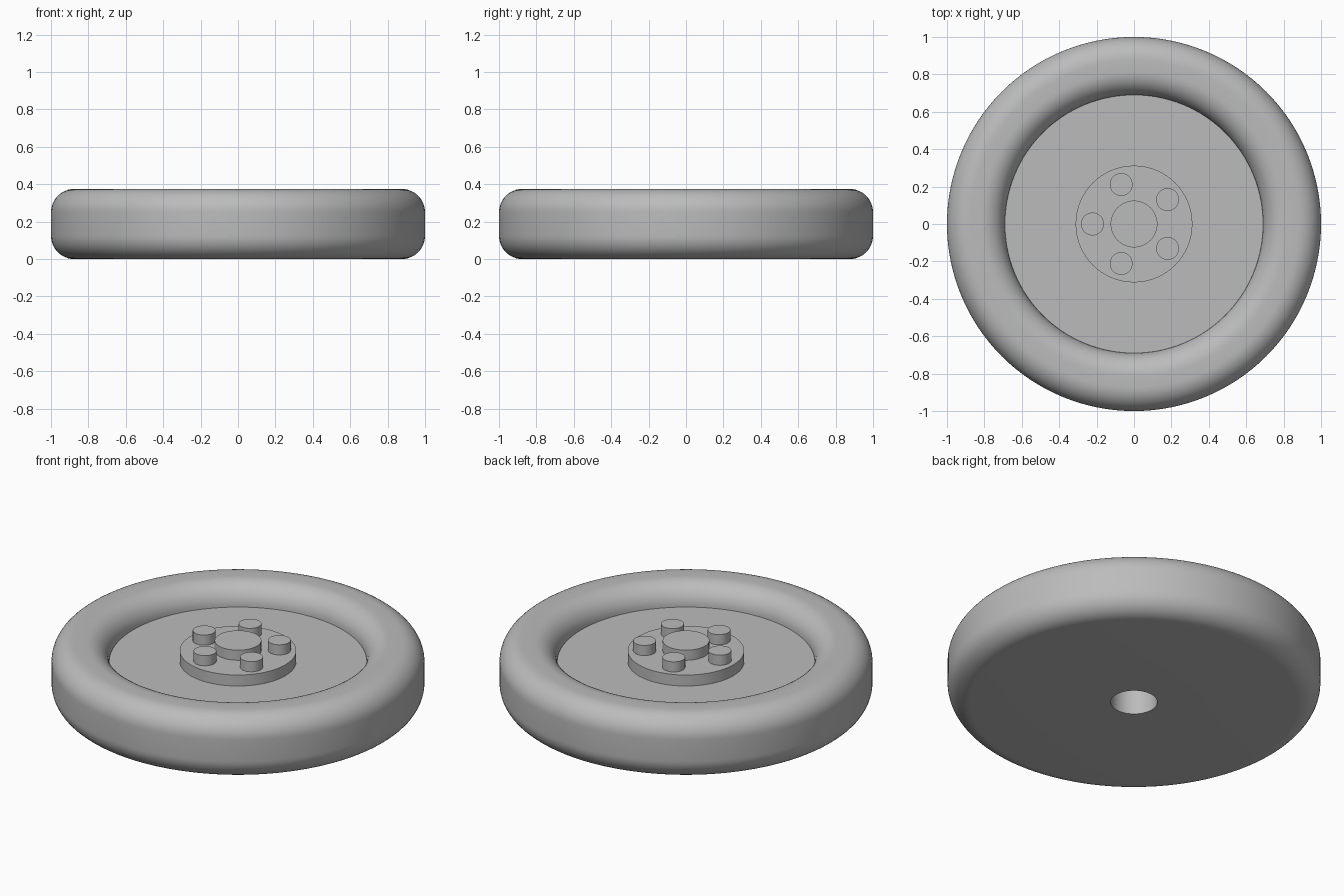
import bpy, bmesh
from math import pi, cos, sin, radians
from mathutils import Vector

cube = bpy.data.objects.get("Cube")
if cube:
    bpy.data.objects.remove(cube)

grey = bpy.data.materials.new("plain_grey")
grey.use_nodes = True
colour = (0.5, 0.5, 0.5, 1)
grey.diffuse_color = colour
grey.node_tree.nodes["Principled BSDF"].inputs["Base Color"].default_value = colour


def finish(obj):
    """Give a part its colour and smooth shading with sharp edges kept."""
    obj.data.materials.append(grey)
    bpy.ops.object.select_all(action='DESELECT')
    obj.select_set(True)
    bpy.context.view_layer.objects.active = obj
    bpy.ops.object.shade_smooth_by_angle(angle=radians(35))


def arc(cx, cz, r, start, end, steps=12):
    """Points of a rounded corner in the radius/height plane."""
    angles = [radians(start + (end - start) * i / steps) for i in range(steps + 1)]
    return [(cx + r * cos(a), cz + r * sin(a)) for a in angles]


def lathe(name, profile, steps=128):
    """Spin a closed radius/height profile round the z axis."""
    bm = bmesh.new()
    verts = [bm.verts.new((r, 0, z)) for r, z in profile]
    edges = [bm.edges.new((a, b)) for a, b in zip(verts, verts[1:] + verts[:1])]
    bmesh.ops.spin(bm, geom=verts + edges, cent=(0, 0, 0), axis=(0, 0, 1),
                   angle=2 * pi, steps=steps, use_merge=True)
    bmesh.ops.remove_doubles(bm, verts=bm.verts, dist=1e-5)
    bmesh.ops.recalc_face_normals(bm, faces=bm.faces)
    mesh = bpy.data.meshes.new(name)
    bm.to_mesh(mesh)
    bm.free()
    obj = bpy.data.objects.new(name, mesh)
    bpy.context.collection.objects.link(obj)
    finish(obj)


def cylinder(name, radius, bottom, top, x=0, y=0, sides=64):
    bpy.ops.mesh.primitive_cylinder_add(
        vertices=sides, radius=radius, depth=top - bottom,
        location=(x, y, (top + bottom) / 2))
    obj = bpy.context.object
    obj.name = name
    finish(obj)


HEIGHT, ROUND, DISC, HUB = 0.375, 0.125, 0.25, 0.315
AXLE, RIM = 0.125, 0.69

# Tyre and disc in one turned body, with an axle hole from below
profile = [(AXLE, DISC), (AXLE, 0)]
profile += arc(1 - ROUND, ROUND, ROUND, -90, 0)
profile += arc(1 - ROUND, HEIGHT - ROUND, ROUND, 0, 90)
profile += arc(RIM + ROUND, HEIGHT - ROUND, ROUND, 90, 180)
lathe("wheel_body", profile)

# Raised hub, closing the top of the axle hole
cylinder("hub_plate", 0.312, DISC, HUB, sides=96)
cylinder("axle_cap", AXLE, HUB - 0.01, HEIGHT)

# Ring of five wheel nuts
for i in range(5):
    a = radians(36 + 72 * i)
    cylinder(f"wheel_nut_{i + 1}", 0.061, HUB - 0.01, HEIGHT,
             0.222 * cos(a), 0.222 * sin(a), 48)
